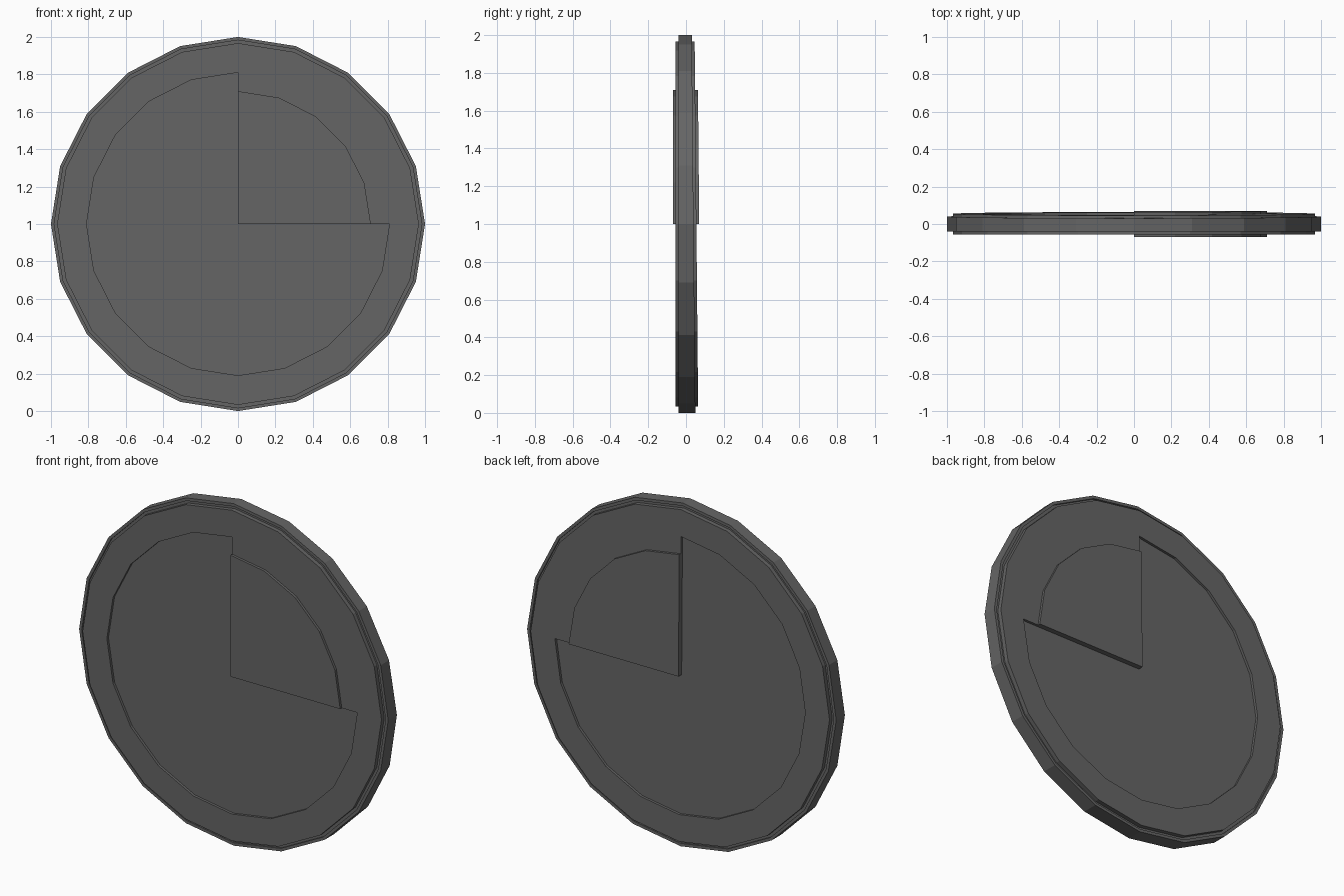
import bpy, bmesh
from math import sin, cos, pi

cube = bpy.data.objects.get("Cube")
if cube:
    bpy.data.objects.remove(cube, do_unlink=True)

SIDES = 20
CENTRE_Z = 1.0
BACK_TAPER = 0.0095   # the back leans slightly, thicker at the bottom

grey = bpy.data.materials.new("dark_grey")
grey.use_nodes = True
colour = (0.13, 0.13, 0.13, 1)
grey.diffuse_color = colour
shader = next(n for n in grey.node_tree.nodes if n.type == "BSDF_PRINCIPLED")
shader.inputs["Base Color"].default_value = colour
shader.inputs["Roughness"].default_value = 0.8


def lathe(name, profile, steps):
    """Turn a (radius, half depth) profile about the y axis, same on front and back."""
    outline = [(r, -d) for r, d in profile] + [(r, d) for r, d in reversed(profile)]
    full = steps == SIDES
    bm = bmesh.new()
    rows = []
    for i in range(steps if full else steps + 1):
        a = 2 * pi * i / SIDES
        rows.append([bm.verts.new((r * cos(a), y, r * sin(a))) for r, y in outline])
    for i in range(steps):
        here, there = rows[i], rows[(i + 1) % len(rows)]
        for j in range(len(outline) - 1):
            bm.faces.new((here[j], here[j + 1], there[j + 1], there[j]))
    if not full:
        bm.faces.new(rows[0])
        bm.faces.new(rows[-1])
    bmesh.ops.remove_doubles(bm, verts=bm.verts, dist=0.0001)
    bmesh.ops.recalc_face_normals(bm, faces=bm.faces)
    for v in bm.verts:
        if v.co.y > 0:
            v.co.y -= BACK_TAPER * v.co.z
        v.co.z += CENTRE_Z
    mesh = bpy.data.meshes.new(name)
    bm.to_mesh(mesh)
    bm.free()
    mesh.materials.append(grey)
    obj = bpy.data.objects.new(name, mesh)
    bpy.context.collection.objects.link(obj)
    return obj


# Disc with a sunken centre, a raised ring, a thin groove and an outer rim
lathe("disc_body", [(0, 0.04), (0.81, 0.04), (0.81, 0.055), (0.967, 0.055),
                    (0.967, 0.03), (0.983, 0.03), (0.983, 0.04), (1, 0.04)], SIDES)

# Upper quarter filled level with the ring, with a smaller raised quarter on it
lathe("raised_quarter", [(0, 0.07), (0.71, 0.07), (0.71, 0.055), (0.81, 0.055)], SIDES // 4)
